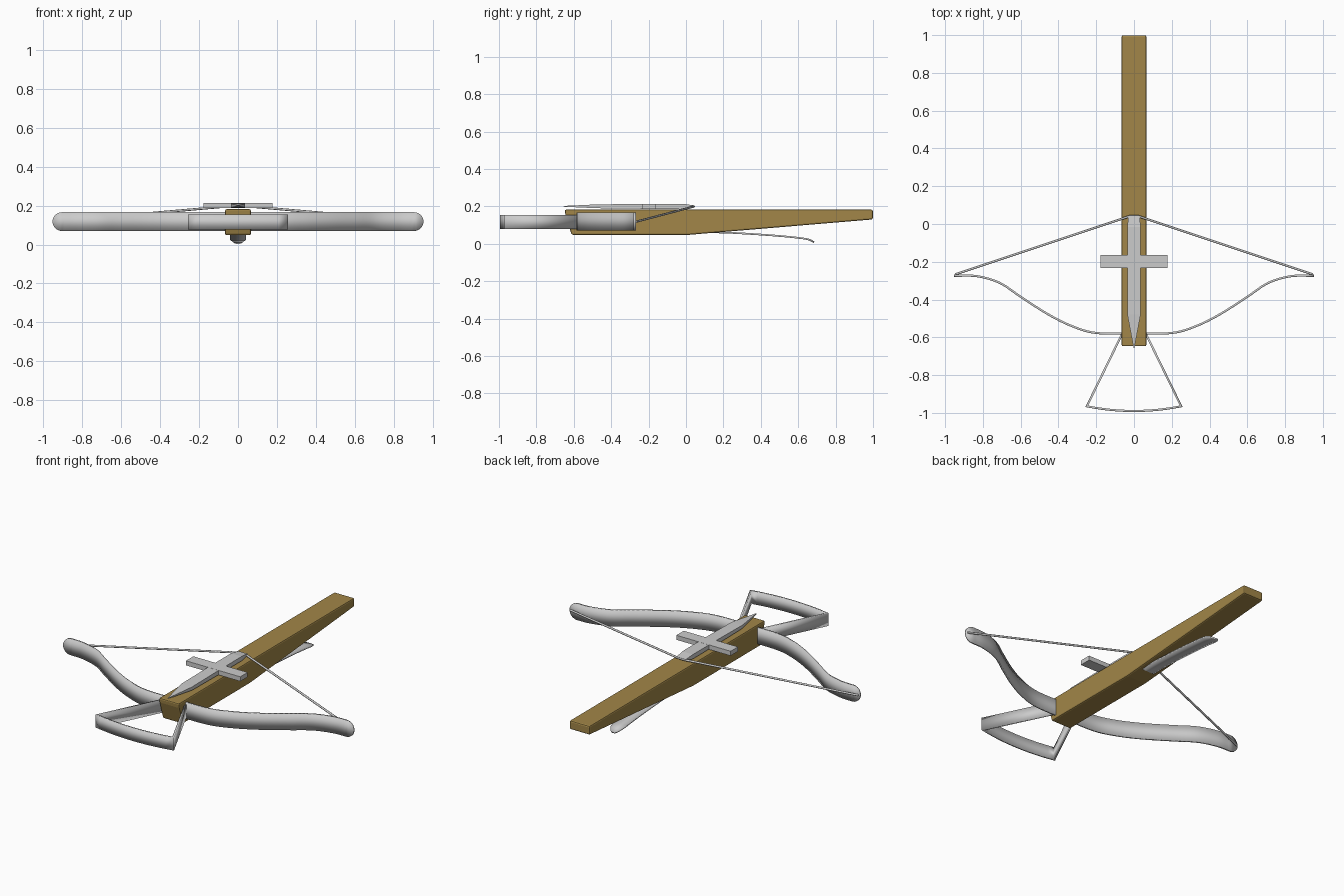
import bpy, bmesh, math
from mathutils import Vector

if "Cube" in bpy.data.objects:
    bpy.data.objects.remove(bpy.data.objects["Cube"])

ZC = 0.118  # height of the bow's centre line


def make(name, verts, faces, smooth=True):
    me = bpy.data.meshes.new(name)
    me.from_pydata(verts, [], faces)
    bm = bmesh.new()
    bm.from_mesh(me)
    bmesh.ops.recalc_face_normals(bm, faces=bm.faces)
    bm.to_mesh(me)
    bm.free()
    ob = bpy.data.objects.new(name, me)
    bpy.context.collection.objects.link(ob)
    bpy.ops.object.select_all(action='DESELECT')
    ob.select_set(True)
    bpy.context.view_layer.objects.active = ob
    if smooth:
        bpy.ops.object.shade_smooth_by_angle(angle=math.radians(35))
    return ob


def spline(pts, n=6):
    """Smooth path through the given points."""
    p = [Vector(q) for q in pts]
    p = [2 * p[0] - p[1]] + p + [2 * p[-1] - p[-2]]
    out = []
    for a, b, c, d in zip(p, p[1:], p[2:], p[3:]):
        for i in range(n):
            t = i / n
            out.append(0.5 * (2 * b + (c - a) * t + (2 * a - 5 * b + 4 * c - d) * t * t
                              + (3 * b - a - 3 * c + d) * t ** 3))
    return out + [p[-2]]


def strap(name, path, halves, axis, thick, closed=False):
    """Flat band along a path, spread sideways along axis."""
    n = len(path)
    verts = [p + axis * h * s for p, h in zip(path, halves) for s in (-1, 1)]
    faces = [(2 * i, 2 * i + 1, 2 * i + 3, 2 * i + 2) for i in range(n - 1)]
    ob = make(name, verts, faces)
    mod = ob.modifiers.new("thickness", 'SOLIDIFY')
    mod.thickness, mod.offset, mod.use_even_offset = thick, 0, True
    return ob


def loft(name, sections, zc):
    """Rectangular sections (y, half width, half height) joined in a row."""
    verts = [(sx * w, y, zc + sz * h) for y, w, h in sections
             for sx, sz in ((-1, -1), (1, -1), (1, 1), (-1, 1))]
    n = len(sections)
    faces = [(4 * i + j, 4 * i + (j + 1) % 4, 4 * i + 4 + (j + 1) % 4, 4 * i + 4 + j)
             for i in range(n - 1) for j in range(4)]
    faces += [(0, 1, 2, 3), tuple(4 * n - 4 + j for j in range(4))]
    return make(name, verts, faces, smooth=False)


# wooden stock: side profile extruded across x
side = [(-0.648, 0.182), (-0.645, 0.155), (-0.612, 0.048), (0.02, 0.048), (0.999, 0.13), (0.999, 0.182)]
k = len(side)
stock = make("stock", [(x, y, z) for x in (-0.066, 0.066) for y, z in side],
             [tuple(range(k)), tuple(range(k, 2 * k))]
             + [(i, (i + 1) % k, k + (i + 1) % k, k + i) for i in range(k)], smooth=False)
bev = stock.modifiers.new("soft_edges", 'BEVEL')
bev.width, bev.segments = 0.008, 2
wood = bpy.data.materials.new("wood")
wood.diffuse_color = (0.36, 0.24, 0.065, 1)
wood.use_nodes = True
wood.node_tree.nodes["Principled BSDF"].inputs["Base Color"].default_value = wood.diffuse_color
stock.data.materials.append(wood)

# bow limbs: right half mirrored, with rounded tips
half = spline([(0.0, -0.58, ZC), (0.2, -0.577, ZC), (0.33, -0.54, ZC), (0.46, -0.475, ZC),
               (0.6, -0.385, ZC), (0.71, -0.312, ZC), (0.82, -0.278, ZC), (0.905, -0.273, ZC)])
R = 0.048
tip = [Vector((0.905 + R * math.sin(a), -0.274, ZC)) for a in
       [math.radians(90 * i / 8) for i in range(1, 9)]]
right = half + tip
hs = [R] * len(half) + [max(0.004, R * math.cos(math.radians(90 * i / 8))) for i in range(1, 9)]
left = [Vector((-p.x, p.y, p.z)) for p in right[:0:-1]]
strap("bow", left + right, hs[:0:-1] + hs, Vector((0, 0, 1)), 0.011)

# foot stirrup in front
front = [Vector((0.25 * t, -0.99 + 0.025 * t * t, ZC - 0.002)) for t in [i / 6 - 1 for i in range(13)]]
loop = [Vector((-0.05, -0.555, ZC - 0.002))] + front + [Vector((0.05, -0.555, ZC - 0.002))]
strap("stirrup", loop, [0.038] * len(loop), Vector((0, 0, 1)), 0.011)

# trigger lever under the stock, rounded at the end
lever = spline([(0, 0.06, 0.06), (0, 0.2, 0.06), (0, 0.4, 0.049), (0, 0.56, 0.036), (0, 0.65, 0.024), (0, 0.685, 0.008)])
widths = [0.04 * math.sqrt(max(0.06, 1 - max(0, (p.y - 0.62) / 0.067) ** 2)) for p in lever]
strap("trigger_lever", lever, widths, Vector((1, 0, 0)), 0.009)

# bolt with pointed head and tapered tail, plus cross piece
loft("bolt", [(-0.656, 0.002, 0.002), (-0.48, 0.035, 0.010), (-0.24, 0.035, 0.013),
              (-0.015, 0.035, 0.013), (0.045, 0.03, 0.005)], 0.2)
loft("bolt_cross_piece", [(-0.233, 0.178, 0.0135), (-0.164, 0.178, 0.0135)], 0.2)

# drawn string from tip to tip
cu = bpy.data.curves.new("bowstring", 'CURVE')
cu.dimensions = '3D'
cu.bevel_depth, cu.bevel_resolution, cu.use_fill_caps = 0.006, 2, True
sp = cu.splines.new('POLY')
pts = [(-0.945, -0.266, ZC), (-0.02, 0.042, 0.199), (0.02, 0.042, 0.199), (0.945, -0.266, ZC)]
sp.points.add(len(pts) - 1)
for q, c in zip(sp.points, pts):
    q.co = (*c, 1)
string = bpy.data.objects.new("bowstring", cu)
bpy.context.collection.objects.link(string)
bpy.ops.object.select_all(action='DESELECT')
string.select_set(True)
bpy.context.view_layer.objects.active = string
bpy.ops.object.convert(target='MESH')
bpy.ops.object.shade_smooth_by_angle(angle=math.radians(50))
